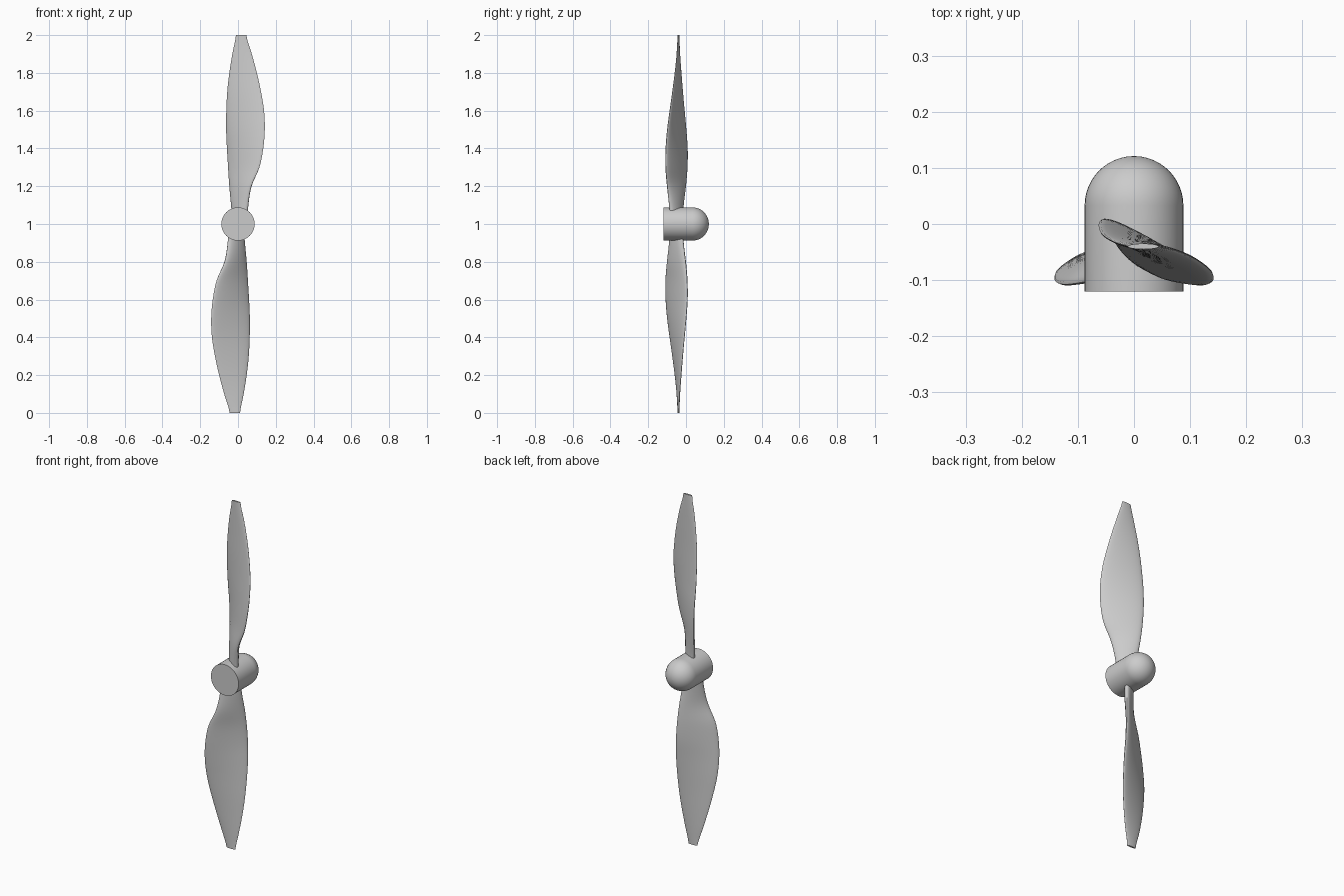
import bpy, bmesh, math

if "Cube" in bpy.data.objects:
    bpy.data.objects.remove(bpy.data.objects["Cube"])

grey = bpy.data.materials.new("light_grey")
grey.diffuse_color = (0.6, 0.6, 0.6, 1)
grey.use_nodes = True
grey.node_tree.nodes["Principled BSDF"].inputs["Base Color"].default_value = grey.diffuse_color


def loft(name, rings, matrix=None):
    """Skin a list of equal closed rings and cap both ends."""
    bm = bmesh.new()
    rows = [[bm.verts.new(p) for p in ring] for ring in rings]
    n = len(rows[0])
    for a, b in zip(rows, rows[1:]):
        for i in range(n):
            j = (i + 1) % n
            bm.faces.new((a[i], a[j], b[j], b[i]))
    bm.faces.new(rows[0])
    bm.faces.new(rows[-1])
    bmesh.ops.recalc_face_normals(bm, faces=bm.faces)
    mesh = bpy.data.meshes.new(name)
    bm.to_mesh(mesh)
    bm.free()
    mesh.materials.append(grey)
    obj = bpy.data.objects.new(name, mesh)
    bpy.context.collection.objects.link(obj)
    bpy.ops.object.select_all(action='DESELECT')
    bpy.context.view_layer.objects.active = obj
    obj.select_set(True)
    bpy.ops.object.shade_smooth_by_angle(angle=math.radians(40))
    return obj


# Hub: cylinder along y with a hemispherical nose at the back
R, Y0, Y1 = 0.088, -0.12, 0.033
profile = [(R, Y0)] + [(R * math.cos(t), Y1 + R * math.sin(t))
                       for t in (math.radians(89 * k / 12) for k in range(13))]
loft("hub", [[(r * math.cos(a), y, 1 + r * math.sin(a))
              for a in (2 * math.pi * i / 40 for i in range(40))]
             for r, y in profile])

# Blade sections every 0.1 in height from the hub centre:
# x min, x max, y min, y max, half thickness
STATIONS = [
    (-.030, .050, -.085, -.015, .022),
    (-.037, .055, -.090, -.012, .021),
    (-.046, .072, -.101, .000, .019),
    (-.053, .114, -.109, .008, .018),
    (-.059, .134, -.108, .009, .017),
    (-.063, .142, -.100, .002, .015),
    (-.062, .138, -.087, -.007, .013),
    (-.057, .122, -.073, -.016, .011),
    (-.046, .100, -.060, -.024, .009),
    (-.030, .073, -.050, -.031, .007),
    (-.011, .044, -.045, -.035, .005),
]


def station(u):
    """Catmull-Rom interpolation of the section table."""
    last = len(STATIONS) - 1
    i = min(int(u), last - 1)
    t = u - i
    p = [STATIONS[min(max(i + k, 0), last)] for k in (-1, 0, 1, 2)]
    return [0.5 * (2 * b + (c - a) * t + (2 * a - 5 * b + 4 * c - d) * t * t
                   + (3 * b - a - 3 * c + d) * t ** 3) for a, b, c, d in zip(*p)]


def section(u, sign):
    """Tilted elliptical section that fills the given x and y extents."""
    x0, x1, y0, y1, half = station(u)
    hx, hy = (x1 - x0) / 2, (y1 - y0) / 2
    chord = math.sqrt(hx * hx + hy * hy - half * half)
    cos2 = (hx * hx - hy * hy) / (chord * chord - half * half)
    tilt = -0.5 * math.acos(max(-1, min(1, cos2)))
    ring = []
    for k in range(28):
        a = 2 * math.pi * k / 28
        p, q = chord * math.cos(a), half * math.sin(a)
        x = (x0 + x1) / 2 + p * math.cos(tilt) - q * math.sin(tilt)
        y = (y0 + y1) / 2 + p * math.sin(tilt) + q * math.cos(tilt)
        ring.append((sign * x, y, 1 + sign * u * 0.1))
    return ring


# Two blades, the lower one turned half a turn about the hub axis
for name, sign in (("upper_blade", 1), ("lower_blade", -1)):
    loft(name, [section(0.3 + 9.7 * k / 40, sign) for k in range(41)])
